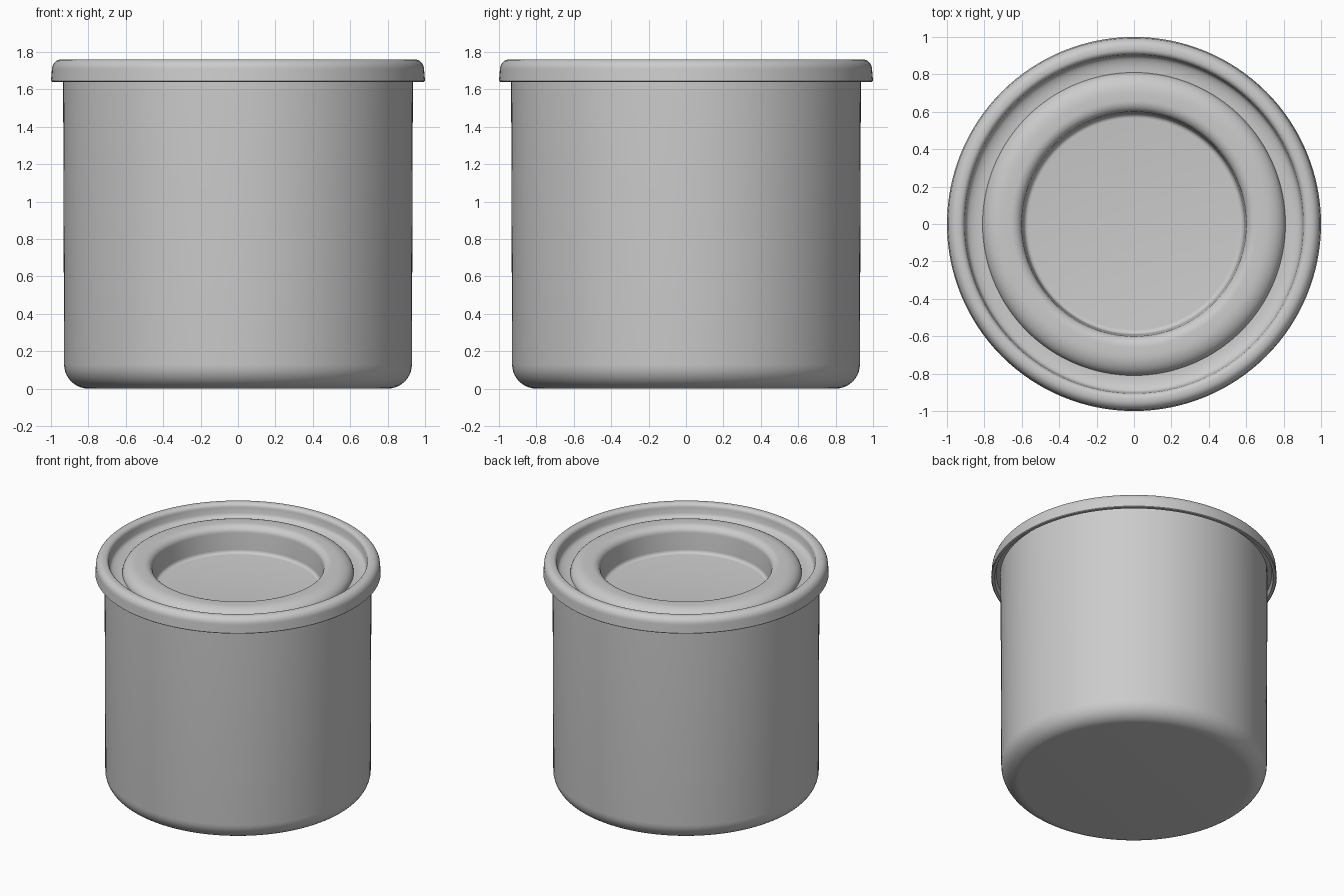
import bpy, bmesh
from math import sin, cos, pi, radians

if "Cube" in bpy.data.objects:
    bpy.data.objects.remove(bpy.data.objects["Cube"])

SEGMENTS = 128


def arc(cx, cz, rx, rz, a0, a1, n=8):
    """Elliptical arc of (radius, height) points, angles in degrees."""
    pts = []
    for i in range(n + 1):
        a = radians(a0 + (a1 - a0) * i / n)
        pts.append((cx + rx * cos(a), cz + rz * sin(a)))
    return pts


def lathe(name, profile):
    """Spin a (radius, height) profile about z; radius 0 closes to a pole."""
    bm = bmesh.new()
    rings = []
    for r, z in profile:
        if r == 0:
            rings.append([bm.verts.new((0, 0, z))] * SEGMENTS)
        else:
            rings.append([bm.verts.new((r * cos(2 * pi * j / SEGMENTS),
                                        r * sin(2 * pi * j / SEGMENTS), z))
                          for j in range(SEGMENTS)])
    for low, high in zip(rings, rings[1:]):
        for j in range(SEGMENTS):
            k = (j + 1) % SEGMENTS
            quad = [low[j], low[k], high[k], high[j]]
            bm.faces.new(list(dict.fromkeys(quad)))
    mesh = bpy.data.meshes.new(name)
    bm.to_mesh(mesh)
    bm.free()
    obj = bpy.data.objects.new(name, mesh)
    bpy.context.collection.objects.link(obj)
    bpy.ops.object.select_all(action='DESELECT')
    obj.select_set(True)
    bpy.context.view_layer.objects.active = obj
    bpy.ops.object.shade_smooth_by_angle(angle=radians(35))
    return obj


# Container: flat base, rounded bottom edge, nearly straight wall
lathe("container_body",
      [(0, 0)]
      + arc(0.80, 0.13, 0.13, 0.13, -90, 0, 10)
      + [(0.935, 1.63), (0.935, 1.68)])

# Lid: overhanging rim, concave groove, raised ring, recessed centre
lathe("lid",
      [(0.93, 1.675), (0.965, 1.675), (0.975, 1.64), (0.995, 1.64), (1.0, 1.645)]
      + arc(0.945, 1.705, 0.05, 0.055, 0, 90)
      + arc(0.935, 1.73, 0.03, 0.03, 90, 180, 6)
      + [(0.90, 1.69)]
      + arc(0.81, 1.69, 0.09, 0.04, -20, -90, 6)
      + arc(0.70, 1.65, 0.11, 0.075, 0, 90, 10)
      + arc(0.66, 1.675, 0.06, 0.05, 90, 180, 8)
      + [(0.59, 1.55)]
      + arc(0.565, 1.55, 0.025, 0.025, 0, -90, 5)
      + [(0, 1.525)])
